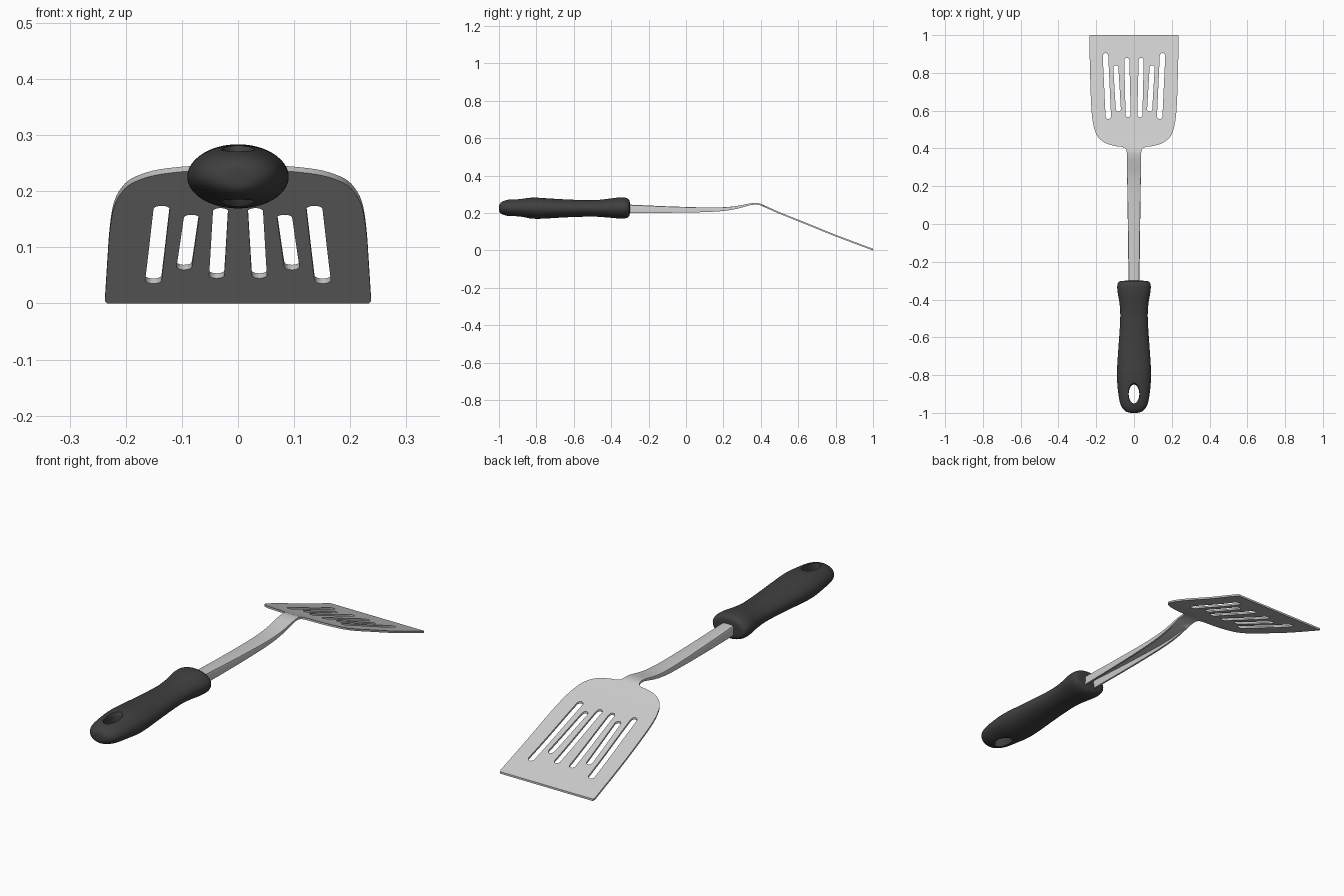
import bpy, bmesh, math
from mathutils import Vector

if "Cube" in bpy.data.objects:
    bpy.data.objects.remove(bpy.data.objects["Cube"])

# ---------- helpers ----------
def lerp_table(table, y):
    for (y0, a), (y1, b) in zip(table, table[1:]):
        if y <= y1:
            return a + (b - a) * max(0, (y - y0) / (y1 - y0))
    return table[-1][1]

def catmull(pts, n):
    """Smooth curve through the given points (any dimension)."""
    p = [Vector(q) for q in pts]
    p = [p[0] * 2 - p[1]] + p + [p[-1] * 2 - p[-2]]
    out = []
    for a, b, c, d in zip(p, p[1:], p[2:], p[3:]):
        for i in range(n):
            t = i / n
            out.append(0.5 * (2 * b + (c - a) * t + (2 * a - 5 * b + 4 * c - d) * t * t
                              + (3 * b - a - 3 * c + d) * t ** 3))
    return out + [p[-2]]

def loft(name, rings):
    """Skin a list of closed rings and cap both ends."""
    bm = bmesh.new()
    vs = [[bm.verts.new(co) for co in r] for r in rings]
    n = len(vs[0])
    for a, b in zip(vs, vs[1:]):
        for i in range(n):
            j = (i + 1) % n
            bm.faces.new((a[i], a[j], b[j], b[i]))
    bm.faces.new(vs[0])
    bm.faces.new(vs[-1])
    return finish(name, bm)

def finish(name, bm):
    bmesh.ops.recalc_face_normals(bm, faces=bm.faces)
    me = bpy.data.meshes.new(name)
    bm.to_mesh(me)
    bm.free()
    ob = bpy.data.objects.new(name, me)
    bpy.context.collection.objects.link(ob)
    return ob

def evaluated_mesh(ob):
    dg = bpy.context.evaluated_depsgraph_get()
    return bpy.data.meshes.new_from_object(ob.evaluated_get(dg))

def smooth(ob, angle):
    bpy.ops.object.select_all(action='DESELECT')
    ob.select_set(True)
    bpy.context.view_layer.objects.active = ob
    bpy.ops.object.shade_smooth_by_angle(angle=math.radians(angle))

# height of the upper metal surface along the length
THICK, JOIN = 0.009, 0.35
TOP = [tuple(v) for v in catmull(
    [(-.36, .247), (-.3, .245), (-.1, .236), (.1, .23), (.2, .231), (.26, .236), (.3, .243),
     (.34, .251), (.37, .254), (.39, .252), (.41, .245), (.5, .205), (.64, .149),
     (.8, .084), (1, .009)], 3)]

# ---------- slotted blade ----------
half = [tuple(v) for v in catmull(
    [(.038, JOIN), (.038, .375), (.044, .397), (.062, .408), (.10, .413), (.15, .428),
     (.19, .46), (.21, .505), (.222, .57), (.229, .68), (.233, .82), (.237, .99)], 4)]
half.append((.233, 1.0))
loops = [half + [(-x, y) for x, y in reversed(half)]]

def slot(x0, y0, x1, y1, r):
    a, b = Vector((x0, y0 + r)), Vector((x1, y1 - r))
    base = math.atan2(b.y - a.y, b.x - a.x)
    pts = []
    for c, start in ((b, base - math.pi / 2), (a, base + math.pi / 2)):
        for i in range(9):
            t = start + math.pi * i / 8
            pts.append((c.x + r * math.cos(t), c.y + r * math.sin(t)))
    return pts

for s in ((.136, .555, .151, .905, .0145), (.083, .595, .096, .84, .0135),
          (.031, .565, .038, .88, .0135)):
    right = slot(*s)
    loops += [right, [(-x, y) for x, y in right]]

cu = bpy.data.curves.new("outline", 'CURVE')
cu.dimensions, cu.fill_mode, cu.extrude = '2D', 'BOTH', 0.5
for pts in loops:
    sp = cu.splines.new('POLY')
    sp.points.add(len(pts) - 1)
    for p, (x, y) in zip(sp.points, pts):
        p.co = (x, y, 0, 1)
    sp.use_cyclic_u = True
tmp = bpy.data.objects.new("outline", cu)
bpy.context.collection.objects.link(tmp)
bm = bmesh.new()
bm.from_mesh(evaluated_mesh(tmp))
bpy.data.objects.remove(tmp)
bmesh.ops.remove_doubles(bm, verts=bm.verts, dist=1e-5)
for y, _ in TOP:
    if JOIN < y < .99:
        bmesh.ops.bisect_plane(bm, geom=bm.verts[:] + bm.edges[:] + bm.faces[:],
                               plane_co=(0, y, 0), plane_no=(0, 1, 0))
for v in bm.verts:
    v.co.z = lerp_table(TOP, v.co.y) - (0 if v.co.z > 0 else THICK)
blade = finish("slotted_blade", bm)
smooth(blade, 30)

# ---------- channel-shaped stem ----------
DEPTH = [(-.36, .046), (-.3, .044), (0, .030), (.2, .020), (.3, .013), (JOIN, THICK)]
WIDTH = [(-.36, .028), (-.3, .029), (.1, .034), (JOIN, .038)]
rings = []
for i in range(37):
    y = -.36 + (JOIN + .36) * i / 36
    t, d, w = lerp_table(TOP, y), lerp_table(DEPTH, y), lerp_table(WIDTH, y)
    k = (d - THICK) / .037
    side = [(w - .008 * k - .002, t), (w - .003 * k, t - .003 * k), (w, t - .01 * k),
            (w, t - d), (w - .008, t - d), (w - .010, t - THICK)]
    ring = side + [(-x, z) for x, z in reversed(side)]
    rings.append([(x, y, z) for x, z in ring])
stem = loft("stem", rings)
smooth(stem, 35)

# ---------- grip: y, half width, half height, centre z ----------
grip = catmull([(-.94, .077, .046, .228), (-.88, .086, .051, .228), (-.81, .091, .057, .226),
                (-.74, .089, .054, .225), (-.64, .082, .048, .225), (-.5, .073, .044, .225),
                (-.42, .077, .050, .226), (-.365, .087, .056, .227), (-.33, .090, .057, .227)], 3)
ends0 = [(-1, .02, .012, .226), (-.997, .036, .024, .226), (-.985, .055, .034, .227),
         (-.965, .069, .041, .228)]
ends1 = [(-.312, .087, .053, .227), (-.302, .076, .044, .227), (-.3, .06, .034, .227)]

def ellipse(n, a, b):
    return [(a * math.cos(2 * math.pi * i / n), b * math.sin(2 * math.pi * i / n)) for i in range(n)]

handle = loft("handle", [[(x, y, c + z) for x, z in ellipse(32, w, h)]
                         for y, w, h, c in ends0 + [tuple(g) for g in grip] + ends1])
sub = handle.modifiers.new("smooth", 'SUBSURF')
sub.levels = sub.render_levels = 1

# hanging hole with flared rims
cutter = loft("hole_cutter", [[(x * s, -.9 + y * s, .228 + z) for x, y in ellipse(40, .028, .05)]
              for z, s in ((-.08, 1.5), (-.052, 1.16), (-.044, 1.05), (-.034, 1),
                           (.034, 1), (.044, 1.05), (.052, 1.16), (.08, 1.5))])
cutter.hide_render = True
cut = handle.modifiers.new("hole", 'BOOLEAN')
cut.operation, cut.solver, cut.object = 'DIFFERENCE', 'EXACT', cutter
me = evaluated_mesh(handle)
handle.modifiers.clear()
handle.data = me
bpy.data.objects.remove(cutter)
smooth(handle, 50)

mat = bpy.data.materials.new("dark_grip")
mat.diffuse_color = (.05, .05, .05, 1)
mat.use_nodes = True
mat.node_tree.nodes["Principled BSDF"].inputs["Base Color"].default_value = mat.diffuse_color
handle.data.materials.clear()
handle.data.materials.append(mat)
